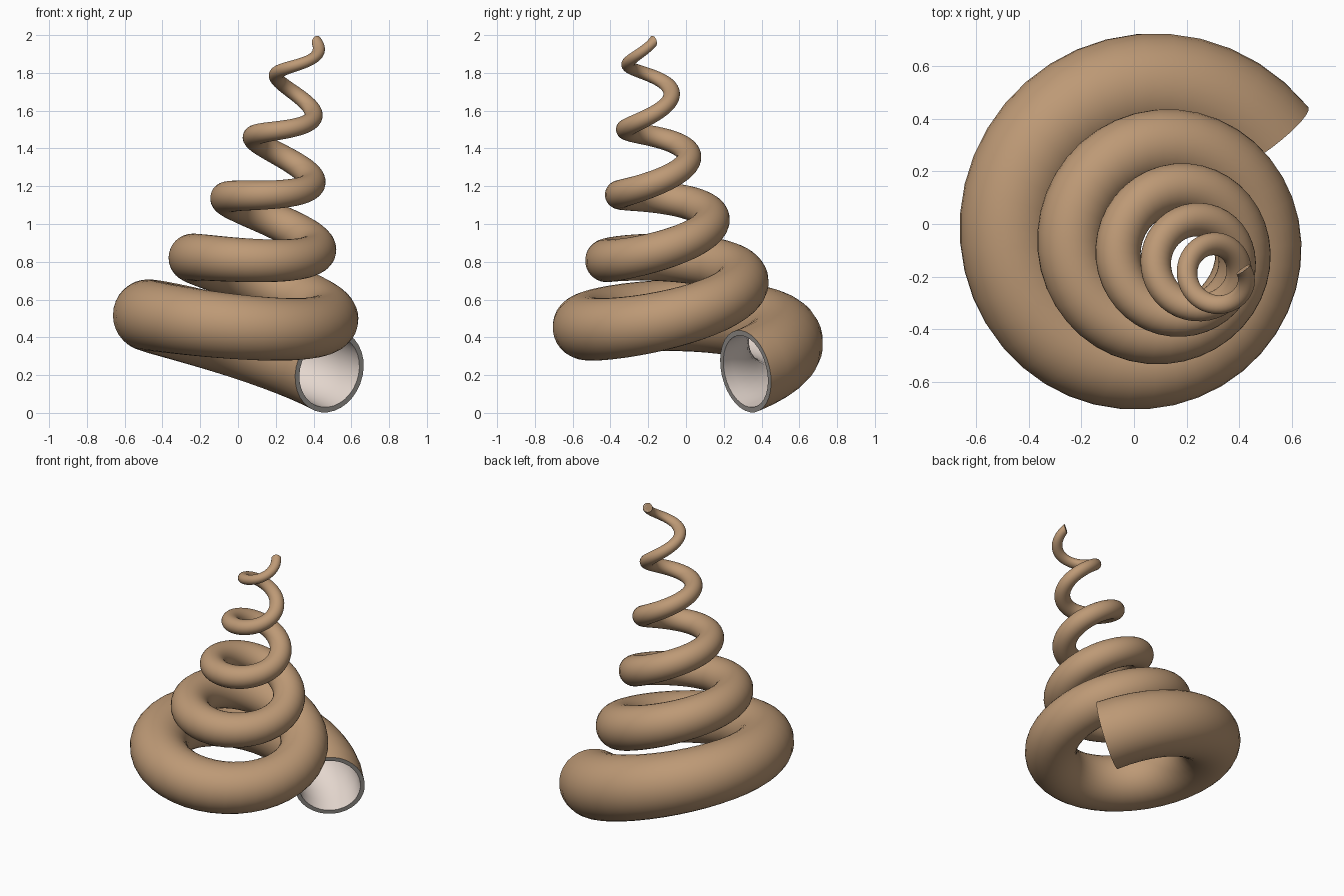
import bpy, bmesh, math
from mathutils import Vector

if "Cube" in bpy.data.objects:
    bpy.data.objects.remove(bpy.data.objects["Cube"])

TURNS, STEPS, SIDES = 5, 40, 32          # coils, rings per coil, points per ring
DECAY = 0.394                            # shrink rate per turn
START = math.radians(36.5)
axis = Vector((0.203, -0.105, 1)).normalized()
tilt = Vector((0, 0, 1)).rotation_difference(axis)


def material(name, rgb):
    m = bpy.data.materials.new(name)
    m.diffuse_color = (*rgb, 1)
    m.use_nodes = True
    m.node_tree.nodes["Principled BSDF"].inputs["Base Color"].default_value = m.diffuse_color
    return m


def ring(t, scale):
    """Circle in the plane through the leaning axis, t turns from the mouth."""
    k = math.exp(-DECAY * t)
    a = START + math.tau * t
    radial = tilt @ Vector((math.cos(a), math.sin(a), 0))
    base = Vector((0.005 + 0.0688 * t, -0.046 - 0.0355 * t, 0.279 + 0.339 * t))
    centre = base + radial * 0.603 * k
    r = 0.222 * k * scale
    return [centre + r * (math.cos(b) * radial + math.sin(b) * axis)
            for b in (math.tau * j / SIDES for j in range(SIDES))]


def bridge(bm, a, b, mat, smooth=True):
    for j in range(SIDES):
        n = (j + 1) % SIDES
        f = bm.faces.new((a[j], a[n], b[n], b[j]))
        f.material_index = mat
        f.smooth = smooth


bm = bmesh.new()


def tube(scale, mat):
    rings = [[bm.verts.new(p) for p in ring(i / STEPS, scale)]
             for i in range(TURNS * STEPS + 1)]
    for a, b in zip(rings, rings[1:]):
        bridge(bm, a, b, mat)
    f = bm.faces.new(rings[-1])           # closed tip
    f.material_index = mat
    return rings[0]


# outer wall, inner wall and the flat rim joining them at the mouth
outer = tube(1.0, 0)
inner = tube(0.875, 1)
bridge(bm, outer, inner, 2, smooth=False)
bmesh.ops.recalc_face_normals(bm, faces=bm.faces)

me = bpy.data.meshes.new("spiral_shell")
bm.to_mesh(me)
bm.free()
for m in (material("shell brown", (0.51, 0.32, 0.18)),
          material("inner cream", (0.78, 0.68, 0.62)),
          material("rim grey", (0.33, 0.31, 0.29))):
    me.materials.append(m)
shell = bpy.data.objects.new("spiral_shell", me)
bpy.context.collection.objects.link(shell)
bpy.context.view_layer.objects.active = shell
shell.select_set(True)
bpy.ops.object.shade_smooth_by_angle(angle=math.radians(40))
